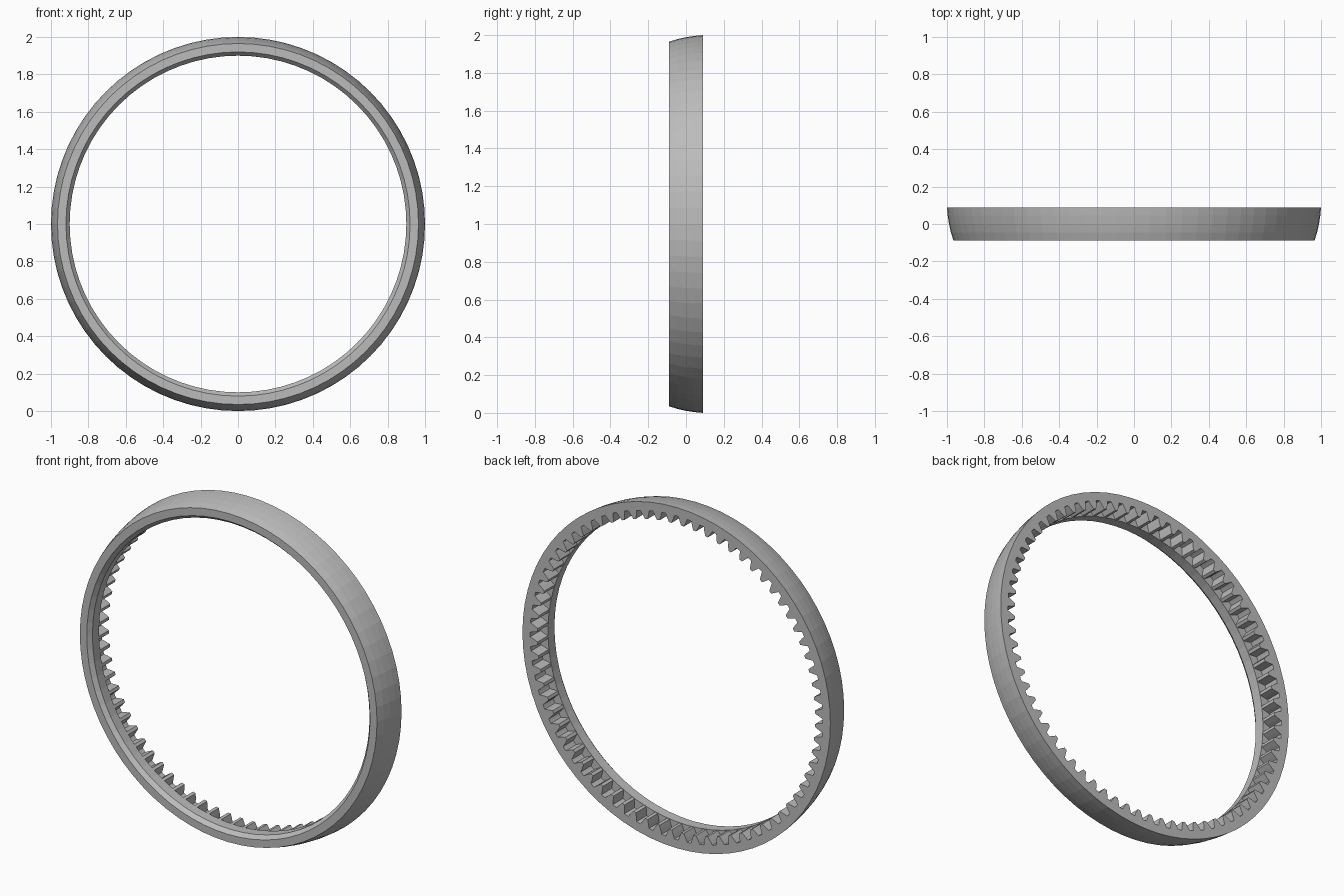
import bpy, bmesh
from math import cos, sin, tau

TEETH = 72
HALF = 0.089        # half of the ring depth
TOOTH_FRONT = -0.005
ROOT, TIP = 0.95, 0.902

cube = bpy.data.objects.get("Cube")
if cube:
    bpy.data.objects.remove(cube)

grey = bpy.data.materials.new("plain grey")
grey.use_nodes = True
grey.diffuse_color = (0.5, 0.5, 0.5, 1)
grey.node_tree.nodes["Principled BSDF"].inputs["Base Color"].default_value = (0.5, 0.5, 0.5, 1)


def point(radius, y, angle):
    return (radius * cos(angle), y, 1 + radius * sin(angle))


def finish(name, bm):
    bmesh.ops.recalc_face_normals(bm, faces=bm.faces)
    mesh = bpy.data.meshes.new(name)
    bm.to_mesh(mesh)
    bm.free()
    mesh.materials.append(grey)
    obj = bpy.data.objects.new(name, mesh)
    bpy.context.collection.objects.link(obj)
    return obj


# Ring body: curved outer wall, chamfered front lip, stepped back recess
outer = [(1.0, HALF), (0.996, 0.045), (0.989, 0), (0.979, -0.045), (0.965, -HALF)]
inner = [(0.92, -HALF), (0.90, -0.065), (0.90, TOOTH_FRONT), (ROOT, TOOTH_FRONT), (ROOT, HALF)]
profile = outer + inner
bm = bmesh.new()
rings = [[bm.verts.new(point(r, y, tau * i / TEETH)) for r, y in profile]
         for i in range(TEETH)]
for i, ring in enumerate(rings):
    following = rings[(i + 1) % TEETH]
    for j in range(len(profile)):
        k = (j + 1) % len(profile)
        bm.faces.new((ring[j], ring[k], following[k], following[j]))
finish("ring_body", bm)

# Inner gear teeth: tapered prisms sunk slightly into the ring wall
pitch = tau / TEETH
section = [(ROOT + 0.004, -0.36), (0.928, -0.25), (TIP, -0.11),
           (TIP, 0.11), (0.928, 0.25), (ROOT + 0.004, 0.36)]
bm = bmesh.new()
for i in range(TEETH):
    front, back = [[bm.verts.new(point(r, y, pitch * (i + 0.5 + a))) for r, a in section]
                   for y in (TOOTH_FRONT, HALF)]
    bm.faces.new(front)
    bm.faces.new(back)
    for j in range(len(section)):
        k = (j + 1) % len(section)
        bm.faces.new((front[j], front[k], back[k], back[j]))
finish("gear_teeth", bm)
